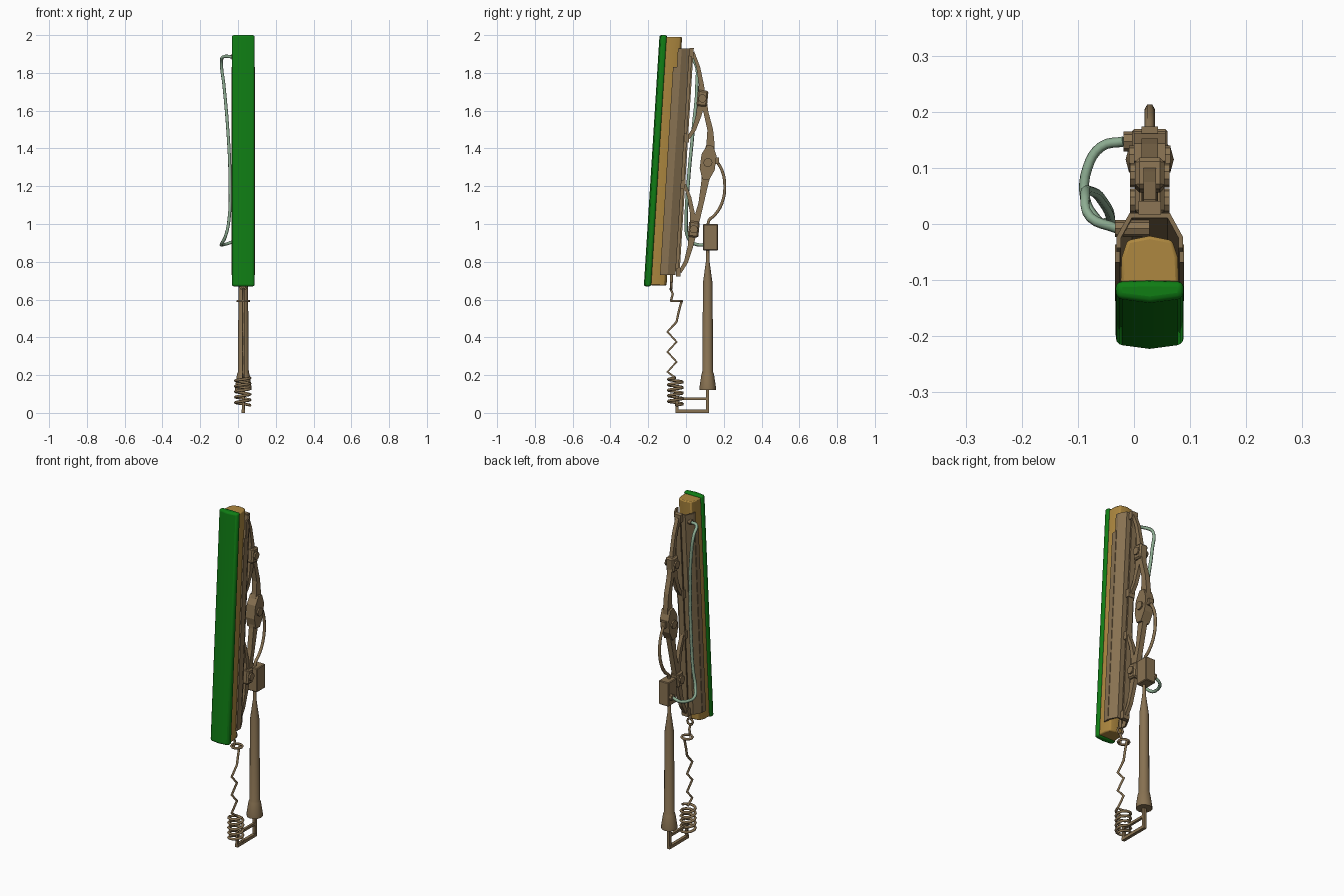
import bpy, bmesh, math
from mathutils import Vector, Matrix

if "Cube" in bpy.data.objects:
    bpy.data.objects.remove(bpy.data.objects["Cube"])

X = 0.028                                   # mid-plane of the mechanism


def material(name, col):
    m = bpy.data.materials.new(name)
    m.diffuse_color = (*col, 1)
    m.use_nodes = True
    m.node_tree.nodes["Principled BSDF"].inputs["Base Color"].default_value = m.diffuse_color
    return m


BRONZE = material("bronze brown", (0.25, 0.17, 0.085))
GREEN = material("pad green", (0.005, 0.205, 0.007))
AMBER = material("amber backing", (0.42, 0.245, 0.05))
TEAL = material("hose grey green", (0.27, 0.42, 0.29))


def tilt(z):
    return 0.0625 * (z - 1.33)              # the long head leans back


def finish(name, bm, mat, bevel=0, segs=2, smooth=False):
    bmesh.ops.recalc_face_normals(bm, faces=bm.faces)
    me = bpy.data.meshes.new(name)
    bm.to_mesh(me)
    bm.free()
    ob = bpy.data.objects.new(name, me)
    bpy.context.collection.objects.link(ob)
    me.materials.append(mat)
    if bevel:
        b = ob.modifiers.new("bevel", 'BEVEL')
        b.width, b.segments = bevel, segs
        b.limit_method, b.angle_limit = 'ANGLE', math.radians(40)
    if smooth:
        bpy.ops.object.select_all(action='DESELECT')
        ob.select_set(True)
        bpy.context.view_layer.objects.active = ob
        bpy.ops.object.shade_smooth_by_angle(angle=math.radians(35))
    return ob


def extrude(bm, ring, move):
    f = bm.faces.new([bm.verts.new(p) for p in ring])
    r = bmesh.ops.extrude_face_region(bm, geom=[f])
    top = [v for v in r["geom"] if isinstance(v, bmesh.types.BMVert)]
    for v in top:
        v.co = Vector(move(v.co))


def prism(name, half, z0, z1, mat, **kw):
    """Mirrored (x, y) half section swept up along the lean."""
    sec = half + [(-x, y) for x, y in reversed(half) if x > 0]
    bm = bmesh.new()
    extrude(bm, [(X + x, y + tilt(z0), z0) for x, y in sec],
            lambda c: (c.x, c.y + tilt(z1) - tilt(z0), z1))
    return finish(name, bm, mat, **kw)


def arm(name, pts, thick):
    """Tapered flat arm: (y, z, half width) points, extruded in x."""
    left, right = [], []
    for i, (y, z, w) in enumerate(pts):
        a, b = pts[max(i - 1, 0)], pts[min(i + 1, len(pts) - 1)]
        d = Vector((b[0] - a[0], b[1] - a[1])).normalized()
        left.append((X - thick / 2, y - d.y * w, z + d.x * w))
        right.append((X - thick / 2, y + d.y * w, z - d.x * w))
    bm = bmesh.new()
    extrude(bm, left + right[::-1], lambda c: (c.x + thick, c.y, c.z))
    return finish(name, bm, BRONZE)


def box(name, y, z, size, rot=0, bevel=0):
    bm = bmesh.new()
    bmesh.ops.create_cube(bm, size=1, matrix=Matrix.Translation((X, y, z))
                          @ Matrix.Rotation(rot, 4, 'X') @ Matrix.Diagonal((*size, 1)))
    return finish(name, bm, BRONZE, bevel=bevel, segs=1)


def pin(name, x0, x1, y, z, r, sides=10):
    bm = bmesh.new()
    bmesh.ops.create_cone(bm, cap_ends=True, segments=sides, radius1=r, radius2=r,
                          depth=x1 - x0, matrix=Matrix.Translation(((x0 + x1) / 2, y, z))
                          @ Matrix.Rotation(math.pi / 2, 4, 'Y'))
    return finish(name, bm, BRONZE, smooth=True)


def tube(name, pts, r, mat=BRONZE, curved=False, closed=False, res=1):
    cu = bpy.data.curves.new(name, 'CURVE')
    cu.dimensions, cu.bevel_depth, cu.bevel_resolution = '3D', r, res
    cu.use_fill_caps, cu.resolution_u = True, 4
    if curved:
        s = cu.splines.new('BEZIER')
        s.bezier_points.add(len(pts) - 1)
        for b, p in zip(s.bezier_points, pts):
            b.co = p
            b.handle_left_type = b.handle_right_type = 'AUTO'
    else:
        s = cu.splines.new('POLY')
        s.points.add(len(pts) - 1)
        for b, p in zip(s.points, pts):
            b.co = (*p, 1)
    s.use_cyclic_u = closed
    ob = bpy.data.objects.new(name, cu)
    bpy.context.collection.objects.link(ob)
    cu.materials.append(mat)
    return ob


# green pad and its amber backing
prism("green_pad", [(0, -0.182), (0.060, -0.174), (0.061, -0.144), (0, -0.142)],
      0.67, 2.0, GREEN, bevel=0.011, segs=3, smooth=True)
prism("amber_backing", [(0, -0.147), (0.052, -0.147), (0.050, -0.10), (0.040, -0.07), (0, -0.062)],
      0.675, 1.99, AMBER, bevel=0.006, segs=2, smooth=True)

# channel holder: open U section with chamfered back, plus side lips and back rail
outer = [(0.036, -0.018), (0.059, -0.060), (0.059, -0.080)]
inner = [(0.051, -0.080), (0.051, -0.062), (0.032, -0.027)]
prism("channel_holder", [(0, -0.018)] + outer + inner + [(0, -0.027)], 0.73, 1.93, BRONZE)
for side in (-1, 1):
    bm = bmesh.new()
    ring = [(0.053, -0.10), (0.0615, -0.10), (0.0615, -0.068), (0.053, -0.068)]
    extrude(bm, [(X + side * x, y + tilt(0.73), 0.73) for x, y in ring],
            lambda c: (c.x, c.y + tilt(1.83) - tilt(0.73), 1.83))
    finish("channel_side_lip", bm, BRONZE)
prism("back_rail_web", [(0, -0.02), (0.008, -0.02), (0.008, -0.004), (0, -0.004)], 0.75, 1.92, BRONZE)
prism("back_rail_flange", [(0, -0.006), (0.016, -0.006), (0.016, 0.003), (0, 0.003)], 0.75, 1.92, BRONZE)

# rocker arms
upper = [(0.036, 1.91, 0.008), (0.065, 1.83, 0.010), (0.081, 1.74, 0.013), (0.085, 1.66, 0.022),
         (0.066, 1.57, 0.014), (0.042, 1.50, 0.011), (0.012, 1.455, 0.009)]
lower = [(-0.008, 1.21, 0.008), (0.018, 1.14, 0.010), (0.035, 1.05, 0.013), (0.040, 0.975, 0.022),
         (0.023, 0.88, 0.014), (0.0, 0.80, 0.011), (-0.032, 0.745, 0.009)]
main = [(0.087, 1.67, 0.020), (0.106, 1.59, 0.013), (0.128, 1.50, 0.015), (0.130, 1.42, 0.022),
        (0.116, 1.33, 0.036), (0.102, 1.23, 0.020), (0.080, 1.11, 0.014), (0.043, 0.97, 0.018)]
arm("upper_rocker", upper, 0.022)
arm("lower_rocker", lower, 0.022)
arm("main_rocker", main, 0.030)
for a in (upper, lower):
    for y, z, w in (a[0], a[-1]):
        box("rail_clip", y - 0.008, z, (0.040, 0.024, 0.045), rot=-0.06)

# pivots with bolts
for y, z in ((0.087, 1.665), (0.041, 0.972)):
    box("rocker_pivot_block", y, z, (0.052, 0.056, 0.085), rot=-0.1, bevel=0.008)
    pin("rocker_pivot_bolt", X - 0.035, X + 0.035, y, z, 0.022)
arm("centre_pivot_block", [(0.128, 1.415, 0.016), (0.122, 1.365, 0.040),
                           (0.112, 1.29, 0.040), (0.104, 1.235, 0.018)], 0.056)
pin("centre_pivot_bolt", X - 0.037, X + 0.037, 0.116, 1.325, 0.024)
box("hook_socket", 0.158, 1.335, (0.030, 0.032, 0.035))

# curved hook down to the joint block
tube("curved_hook", [(X, 0.160, 1.335), (X, 0.188, 1.29), (X, 0.205, 1.21), (X, 0.190, 1.11),
                     (X, 0.150, 1.045), (X, 0.122, 1.02), (X, 0.116, 0.98)], 0.009, curved=True)
box("joint_block", 0.130, 0.93, (0.064, 0.078, 0.14), bevel=0.004)
pin("block_hose_fitting", X - 0.047, X, 0.147, 0.91, 0.018, 8)
pin("head_hose_fitting", X - 0.062, X, -0.008, 1.885, 0.015, 8)

# hose
tube("hose", [(-0.018, 0.147, 0.91), (-0.058, 0.138, 0.895), (-0.083, 0.10, 0.89), (-0.087, 0.045, 0.895),
              (-0.068, 0.010, 0.93), (-0.048, 0.002, 1.02), (-0.042, 0.012, 1.22), (-0.054, 0.038, 1.50),
              (-0.075, 0.058, 1.74), (-0.087, 0.050, 1.85), (-0.078, 0.012, 1.885), (-0.030, -0.008, 1.885)],
     0.009, TEAL, curved=True)

# turned handle cylinder with flared foot
bm = bmesh.new()
prof = [(0, 0.12), (0.043, 0.12), (0.043, 0.14), (0.033, 0.205), (0.029, 0.215), (0.025, 0.69),
        (0.010, 0.80), (0.008, 0.87), (0, 0.87)]
vs = [bm.verts.new((X + r, 0.115, z)) for r, z in prof]
es = [bm.edges.new(p) for p in zip(vs, vs[1:])]
bmesh.ops.spin(bm, geom=vs + es, cent=(X, 0.115, 0), axis=(0, 0, 1), angle=2 * math.pi, steps=12)
bmesh.ops.remove_doubles(bm, verts=bm.verts, dist=1e-4)
finish("handle_cylinder", bm, BRONZE, smooth=True)

# foot frame of thin bars
box("foot_post", 0.115, 0.065, (0.016, 0.016, 0.13))
box("foot_lower_bar", 0.034, 0.009, (0.018, 0.178, 0.018))
box("foot_upper_bar", 0.030, 0.075, (0.014, 0.165, 0.014))
box("spring_post", -0.047, 0.045, (0.015, 0.015, 0.09))

# coil spring, zigzag link and hanging rings
coil = []
for i in range(5 * 10 + 1):
    a = i * math.tau / 10
    coil.append((X - 0.003 + 0.039 * math.cos(a), -0.056 + 0.039 * math.sin(a), 0.04 + 0.145 * i / 50))
tube("coil_spring", coil, 0.0075)
zig = [(X, -0.055, 0.185)]
for i in range(6):
    zig.append((X, -0.098 if i % 2 == 0 else -0.050, 0.217 + 0.053 * i))
zig += [(X, -0.040, 0.53), (X, -0.030, 0.57), (X, -0.022, 0.592)]
tube("zigzag_link", zig, 0.007)
tube("flat_ring", [(X + 0.030 * math.cos(k * math.tau / 10), -0.050 + 0.029 * math.sin(k * math.tau / 10), 0.592)
                   for k in range(10)], 0.007, closed=True)
tube("hanger_wire", [(X, -0.080, 0.592), (X, -0.070, 0.63), (X, -0.084, 0.66)], 0.007)
tube("hanger_ring", [(X + 0.018 * math.cos(k * math.tau / 8), -0.078, 0.672 + 0.018 * math.sin(k * math.tau / 8))
                     for k in range(8)], 0.006, closed=True)
tube("hanger_stem", [(X, -0.078, 0.688), (X, -0.076, 0.76)], 0.009)
